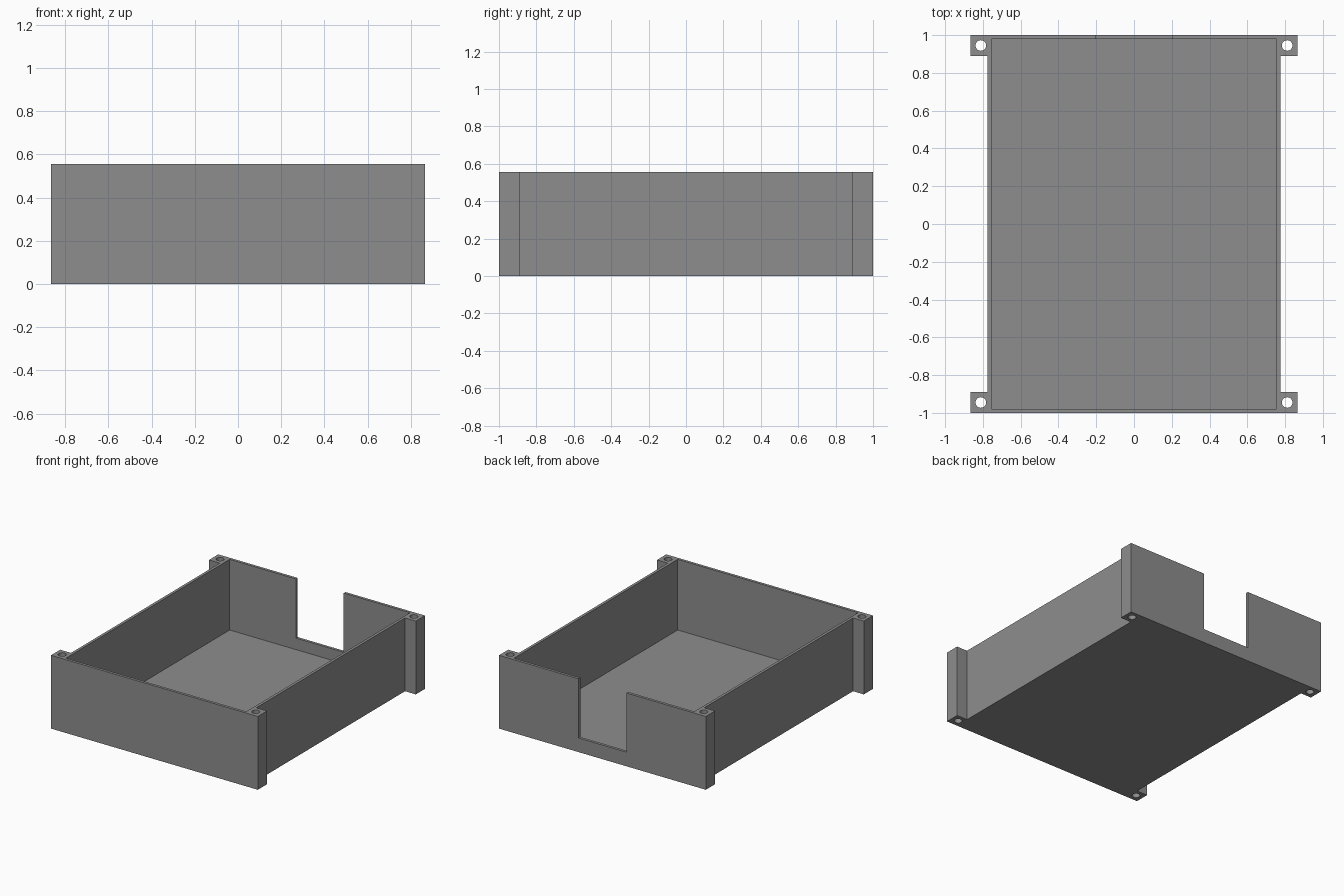
import bpy, bmesh, math
from mathutils import Matrix

if "Cube" in bpy.data.objects:
    bpy.data.objects.remove(bpy.data.objects["Cube"])

H = 0.555          # overall height
BX, BY = 0.776, 1.0  # tray half width and half depth
TX, TY = 0.866, 0.89  # outer edge and inner end of the corner posts
WALL = 0.021

grey = bpy.data.materials.new("mid_grey")
grey.diffuse_color = (0.27, 0.27, 0.27, 1)
grey.use_nodes = True
grey.node_tree.nodes["Principled BSDF"].inputs["Base Color"].default_value = grey.diffuse_color


def finish(name, bm):
    bmesh.ops.recalc_face_normals(bm, faces=bm.faces)
    me = bpy.data.meshes.new(name)
    bm.to_mesh(me)
    bm.free()
    ob = bpy.data.objects.new(name, me)
    bpy.context.collection.objects.link(ob)
    me.materials.append(grey)
    return ob


def box(name, lo, hi):
    bm = bmesh.new()
    bmesh.ops.create_cube(bm, size=1)
    for v in bm.verts:
        v.co = [hi[i] if v.co[i] > 0 else lo[i] for i in range(3)]
    return finish(name, bm)


def cut(target, cutter):
    cutter.hide_render = True
    cutter.hide_viewport = True
    mod = target.modifiers.new(cutter.name, 'BOOLEAN')
    mod.operation = 'DIFFERENCE'
    mod.solver = 'EXACT'
    mod.object = cutter


# Solid block: tray outline with a post at each corner
quarter = [(BX, TY), (TX, TY), (TX, BY)]
right = [(x, -y) for x, y in reversed(quarter)] + quarter
outline = right + [(-x, -y) for x, y in right]
bm = bmesh.new()
base = bm.faces.new([bm.verts.new((x, y, 0)) for x, y in outline])
top = bmesh.ops.extrude_face_region(bm, geom=[base])
bmesh.ops.translate(bm, vec=(0, 0, H),
                    verts=[g for g in top["geom"] if isinstance(g, bmesh.types.BMVert)])
tray = finish("tray", bm)

# Hollow interior above a thin floor
cut(tray, box("interior_cutter", (-BX + WALL, -BY + WALL, 0.02),
              (BX - WALL, BY - WALL, H + 0.1)))

# Cable opening in the back wall
cut(tray, box("opening_cutter", (-0.2, BY - 0.1, 0.107), (0.2, BY + 0.1, H + 0.1)))

# Screw holes through the corner posts
bm = bmesh.new()
for sx in (-1, 1):
    for sy in (-1, 1):
        bmesh.ops.create_cone(bm, cap_ends=True, segments=32, radius1=0.028,
                              radius2=0.028, depth=H + 0.2,
                              matrix=Matrix.Translation((sx * 0.811, sy * 0.945, H / 2)))
holes = finish("screw_hole_cutter", bm)
cut(tray, holes)

# Bake the cuts, then keep the hole walls smooth and all corners sharp
bpy.context.view_layer.objects.active = tray
tray.select_set(True)
for mod in list(tray.modifiers):
    bpy.ops.object.modifier_apply(modifier=mod.name)
bpy.ops.object.shade_smooth_by_angle(angle=math.radians(30))
for ob in list(bpy.data.objects):
    if ob.name.endswith("_cutter"):
        bpy.data.objects.remove(ob)
